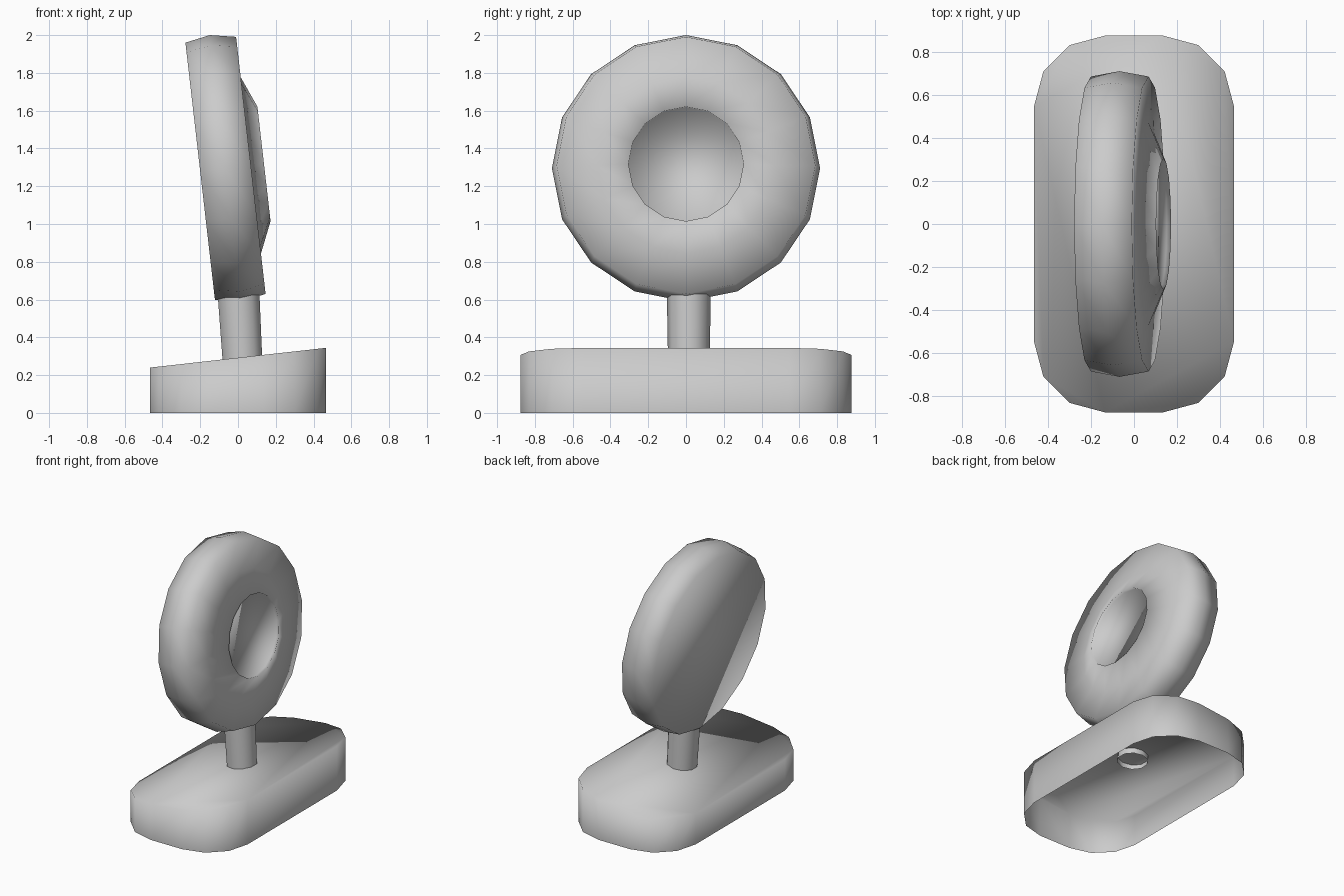
import bpy
import bmesh
from math import sin, cos, pi, radians
from mathutils import Matrix, Vector

cube = bpy.data.objects.get("Cube")
if cube:
    bpy.data.objects.remove(cube, do_unlink=True)

grey = bpy.data.materials.new("plain_grey")
grey.use_nodes = True
grey.diffuse_color = (0.6, 0.6, 0.6, 1)
bsdf = grey.node_tree.nodes["Principled BSDF"]
bsdf.inputs["Base Color"].default_value = (0.6, 0.6, 0.6, 1)
bsdf.inputs["Roughness"].default_value = 0.8


def loft(name, rings, cap_start=False, cap_end=False):
    """Bridge matching rings of points, with optional end caps."""
    bm = bmesh.new()
    loops = [[bm.verts.new(p) for p in ring] for ring in rings]
    for a, b in zip(loops, loops[1:]):
        for i in range(len(a)):
            j = (i + 1) % len(a)
            bm.faces.new((a[i], a[j], b[j], b[i]))
    if cap_start:
        bm.faces.new(loops[0][::-1])
    if cap_end:
        bm.faces.new(loops[-1])
    # smooth shading with sharp edges kept
    for face in bm.faces:
        face.smooth = True
    for edge in bm.edges:
        edge.smooth = edge.calc_face_angle(0) < radians(40)
    mesh = bpy.data.meshes.new(name)
    bm.to_mesh(mesh)
    bm.free()
    mesh.materials.append(grey)
    obj = bpy.data.objects.new(name, mesh)
    bpy.context.collection.objects.link(obj)
    return obj


# Base: hollow rounded block with a sloping top and an open underside
outline = []
for k, (sx, sy) in enumerate([(1, 1), (-1, 1), (-1, -1), (1, -1)]):
    for step in range(4):
        a = k * pi / 2 + step * pi / 6
        outline.append((sx * 0.135 + 0.33 * cos(a), sy * 0.545 + 0.33 * sin(a)))
loft("base", [[(x, y, 0) for x, y in outline],
              [(x, y, 0.292 + 0.112 * x) for x, y in outline]], cap_end=True)

# Stem: open tube leaning back, poking slightly through the base
low, high = Vector((0.025, 0.015, 0.255)), Vector((0, 0.015, 0.68))
turn = (high - low).to_track_quat('Z', 'Y')
loft("stem", [[c + turn @ Vector((r * cos(i * pi / 5), r * sin(i * pi / 5), 0))
               for i in range(10)]
              for c, r in ((low, 0.11), (high, 0.117))])

# Head: tilted round body with bulging rim, raised centre and recessed disc
profile = [(-0.053, 0.685), (0.08, 0.71), (0.217, 0.685),
           (0.217, 0.47), (0.287, 0.305), (0.267, 0.305)]
tilt = Matrix.Rotation(radians(-6.55), 3, 'Y')
loft("round_head", [[tilt @ Vector((n, r * cos(i * pi / 8), 1.294 + r * sin(i * pi / 8)))
                     for i in range(16)] for n, r in profile],
     cap_start=True, cap_end=True)
